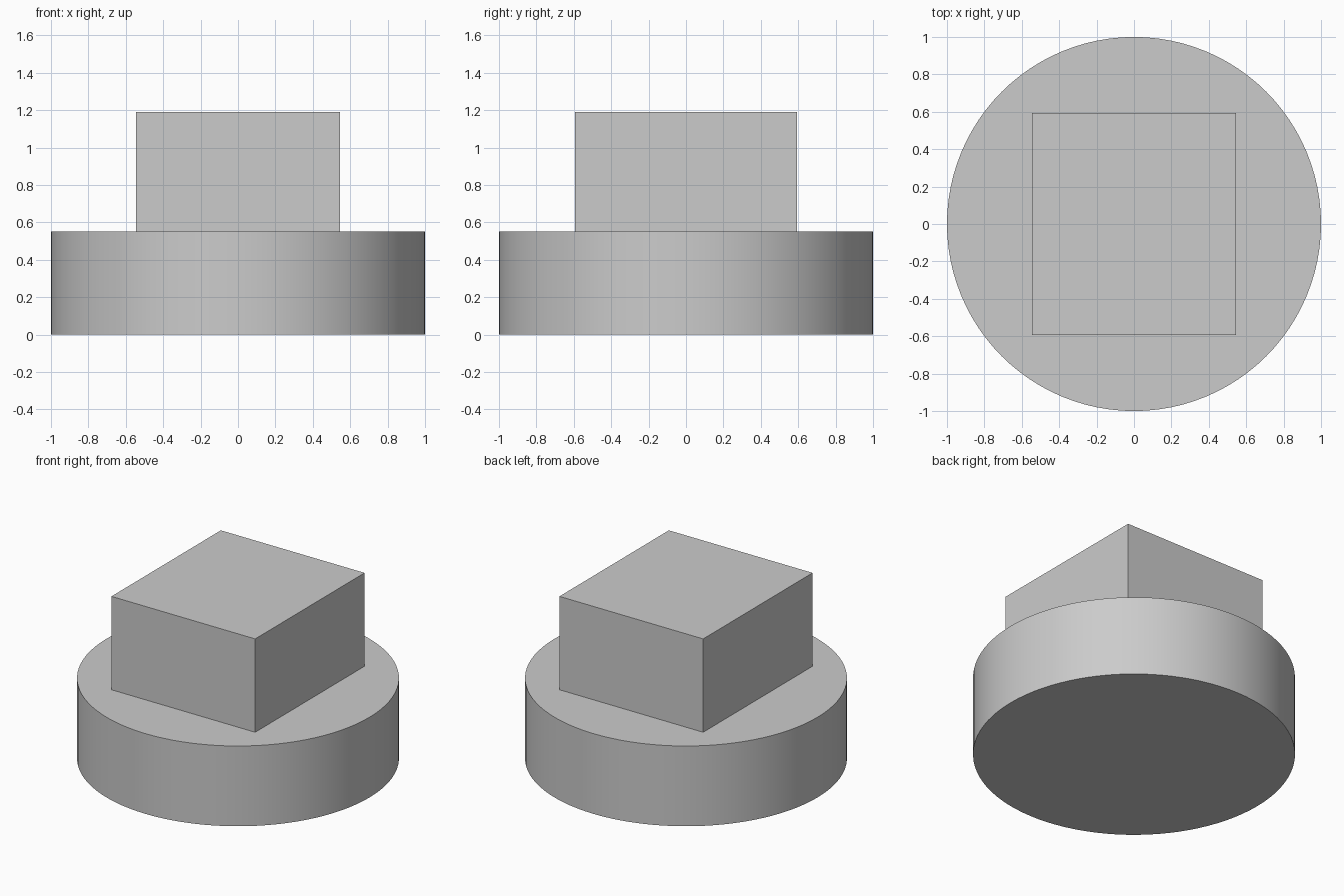
import bpy
import math

default_cube = bpy.data.objects.get("Cube")
if default_cube:
    bpy.data.objects.remove(default_cube, do_unlink=True)

BASE_HEIGHT = 0.55
BLOCK_SIZE = (1.09, 1.185, 0.64)

# One plain grey for everything
grey = bpy.data.materials.new("light_grey")
grey.use_nodes = True
colour = (0.6, 0.6, 0.6, 1)
grey.diffuse_color = colour
grey.node_tree.nodes["Principled BSDF"].inputs["Base Color"].default_value = colour

# Round base
bpy.ops.mesh.primitive_cylinder_add(
    vertices=96, radius=1, depth=BASE_HEIGHT, location=(0, 0, BASE_HEIGHT / 2))
base = bpy.context.object
base.name = "round_base"
base.data.materials.append(grey)
bpy.ops.object.shade_smooth_by_angle(angle=math.radians(30))

# Rectangular block standing on the base
bpy.ops.mesh.primitive_cube_add(
    size=1, location=(0, 0, BASE_HEIGHT + BLOCK_SIZE[2] / 2))
block = bpy.context.object
block.name = "top_block"
block.scale = BLOCK_SIZE
bpy.ops.object.transform_apply(location=False, rotation=False, scale=True)
block.data.materials.append(grey)
